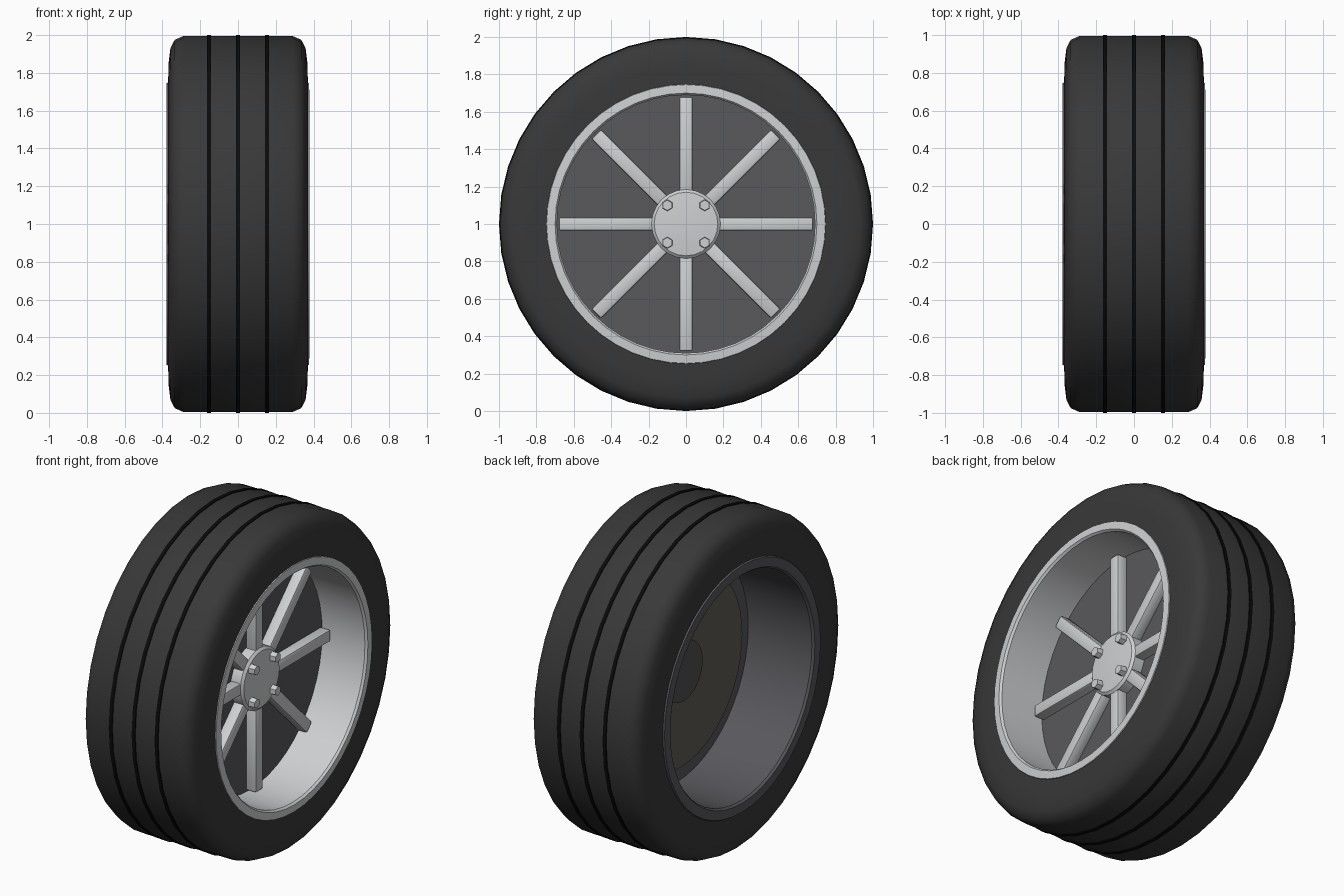
import bpy, bmesh, math
from mathutils import Matrix, Vector

if "Cube" in bpy.data.objects:
    bpy.data.objects.remove(bpy.data.objects["Cube"], do_unlink=True)

AXLE = Vector((0, 0, 1))


def material(name, rgb):
    m = bpy.data.materials.new(name)
    m.use_nodes = True
    m.diffuse_color = (*rgb, 1)
    bsdf = m.node_tree.nodes["Principled BSDF"]
    bsdf.inputs["Base Color"].default_value = (*rgb, 1)
    bsdf.inputs["Roughness"].default_value = 0.6
    return m


RUBBER = material("black rubber", (0.04, 0.04, 0.04))
GROOVE = material("groove black", (0.003, 0.003, 0.003))
ALLOY = material("light alloy", (0.62, 0.63, 0.64))
STEEL = material("dark steel", (0.1, 0.1, 0.11))
IRON = material("brake iron", (0.12, 0.11, 0.095))
HUB = material("hub grey", (0.08, 0.08, 0.08))
CALIPER = material("caliper black", (0.02, 0.02, 0.02))


def finish(bm, name, mat, angle=35):
    bmesh.ops.remove_doubles(bm, verts=bm.verts, dist=1e-5)
    bmesh.ops.recalc_face_normals(bm, faces=bm.faces)
    mesh = bpy.data.meshes.new(name)
    bm.to_mesh(mesh)
    bm.free()
    mesh.materials.append(mat)
    ob = bpy.data.objects.new(name, mesh)
    bpy.context.collection.objects.link(ob)
    ob.location = AXLE
    bpy.ops.object.select_all(action="DESELECT")
    ob.select_set(True)
    bpy.context.view_layer.objects.active = ob
    bpy.ops.object.shade_smooth_by_angle(angle=math.radians(angle))
    return ob


def lathe(name, profile, mat, steps, closed=True, angle=35):
    """Spin a profile of (x, radius) points about the axle."""
    bm = bmesh.new()
    vs = [bm.verts.new((x, 0, r)) for x, r in profile]
    pairs = list(zip(vs, vs[1:])) + ([(vs[-1], vs[0])] if closed else [])
    edges = [bm.edges.new(p) for p in pairs]
    bmesh.ops.spin(bm, geom=vs + edges, cent=(0, 0, 0), axis=(1, 0, 0),
                   angle=math.tau, steps=steps, use_merge=True)
    return finish(bm, name, mat, angle)


def disc(name, x0, x1, r, mat, steps):
    return lathe(name, [(x0, 0), (x0, r), (x1, r), (x1, 0)], mat, steps, False)


def box(bm, size, centre, bevel, turn=0):
    geo = bmesh.ops.create_cube(bm, size=1)
    vs = geo["verts"]
    bmesh.ops.scale(bm, vec=size, verts=vs)
    bmesh.ops.translate(bm, vec=centre, verts=vs)
    bmesh.ops.rotate(bm, cent=(0, 0, 0), verts=vs,
                     matrix=Matrix.Rotation(turn, 3, "X"))
    edges = list({e for v in vs for e in v.link_edges})
    bmesh.ops.bevel(bm, geom=edges, offset=bevel, segments=2,
                    profile=0.5, affect="EDGES")


# Tyre with rounded shoulders
half = [(0.29, 0.995), (0.335, 0.975), (0.358, 0.93), (0.368, 0.85), (0.37, 0.74)]
outer = [(-x, r) for x, r in reversed(half)] + half
lathe("tyre", outer + [(0.3, 0.72), (-0.3, 0.72)], RUBBER, 40, angle=60)

# Tread grooves as thin dark bands
for name, x in (("left", 0.153), ("middle", 0), ("right", -0.153)):
    lathe(f"{name}_tread_groove",
          [(x - 0.011, 0.98), (x - 0.011, 1), (x + 0.011, 1), (x + 0.011, 0.98)],
          GROOVE, 40)

# Outer light rim and inner dark rim
lathe("outer_rim", [(0.08, 0.73), (0.36, 0.75), (0.375, 0.745), (0.378, 0.7),
                    (0.365, 0.69), (0.08, 0.69)], ALLOY, 48)
lathe("inner_rim", [(0.08, 0.73), (-0.37, 0.75), (-0.378, 0.745), (-0.378, 0.69),
                    (-0.365, 0.68), (0.06, 0.68), (0.06, 0), (0.08, 0), (0.08, 0.69)],
      STEEL, 48, closed=False)

# Brake behind the wheel face
disc("brake_disc", 0.03, 0.055, 0.58, IRON, 48)
disc("axle_hub", 0.015, 0.06, 0.18, HUB, 32)
bm = bmesh.new()
box(bm, (0.12, 0.4, 0.22), (0.0, 0, 0.47), 0.02)
finish(bm, "brake_caliper", CALIPER)

# Spokes
bm = bmesh.new()
for i in range(8):
    box(bm, (0.07, 0.072, 0.54), (0.11, 0, 0.41), 0.012, i * math.tau / 8)
finish(bm, "spokes", ALLOY)

# Slightly domed centre cap
lathe("centre_cap", [(0.08, 0.185), (0.145, 0.185), (0.158, 0.17), (0.165, 0.09),
                     (0.167, 0)], ALLOY, 24, closed=False)

# Hexagonal wheel nuts
bm = bmesh.new()
for y in (-0.1, 0.1):
    for z in (-0.1, 0.1):
        bmesh.ops.create_cone(
            bm, cap_ends=True, segments=6, radius1=0.031, radius2=0.028, depth=0.04,
            matrix=Matrix.Translation((0.178, y, z)) @ Matrix.Rotation(math.pi / 2, 4, "Y")
            @ Matrix.Rotation(math.pi / 6, 4, "Z"))
finish(bm, "wheel_nuts", ALLOY)
